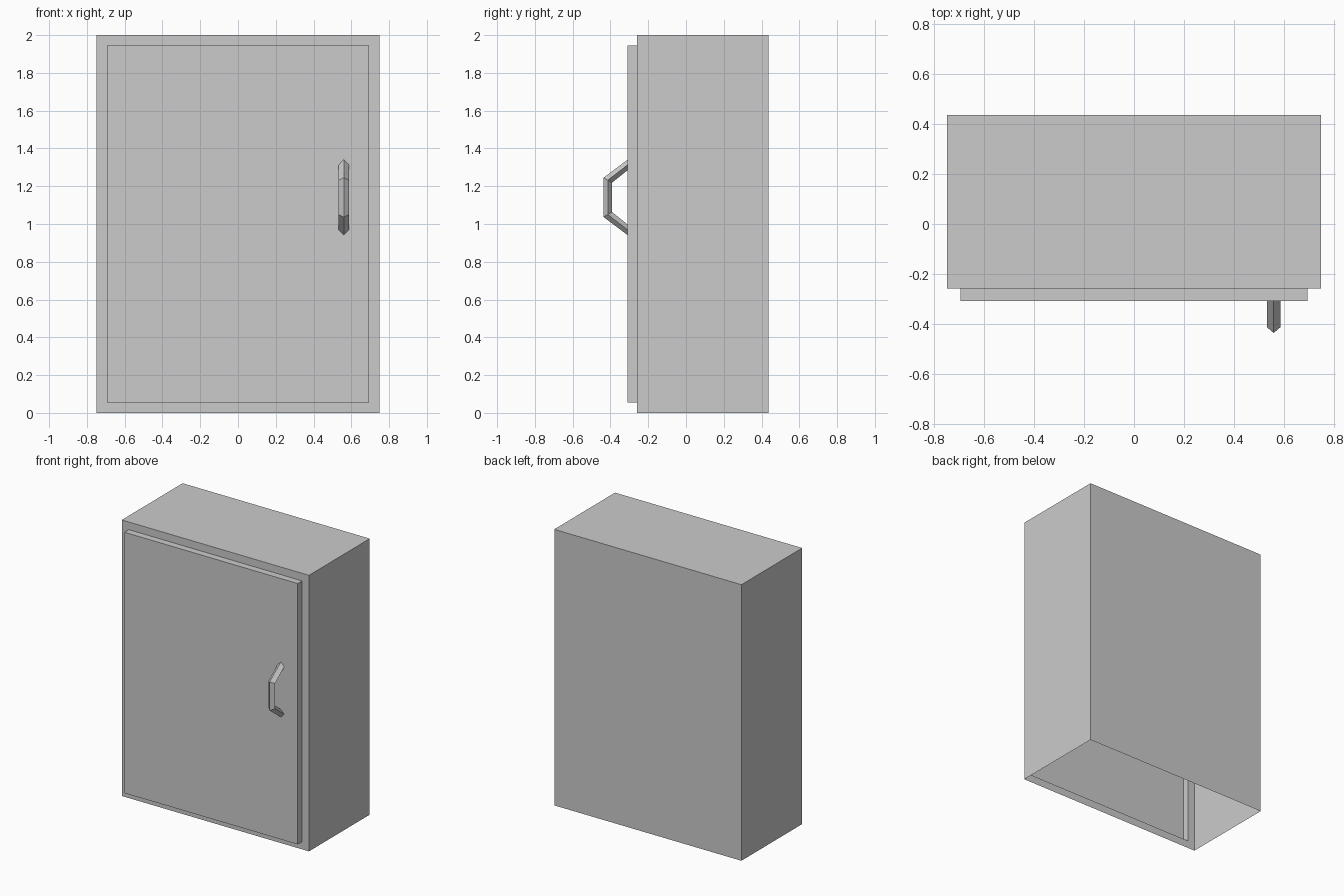
import bpy
import bmesh

cube = bpy.data.objects.get("Cube")
if cube:
    bpy.data.objects.remove(cube, do_unlink=True)

# Single flat colour
grey = bpy.data.materials.new("plain_grey")
grey.use_nodes = True
color = (0.6, 0.6, 0.6, 1.0)
grey.diffuse_color = color
grey.node_tree.nodes["Principled BSDF"].inputs["Base Color"].default_value = color


def finish(name, bm):
    """Turn a bmesh into a named, flat-shaded object."""
    mesh = bpy.data.meshes.new(name)
    bm.to_mesh(mesh)
    bm.free()
    mesh.materials.append(grey)
    obj = bpy.data.objects.new(name, mesh)
    bpy.context.collection.objects.link(obj)
    return obj


HALF_W, HEIGHT = 0.75, 2.0
BACK, FRONT, DOOR = 0.437, -0.259, -0.309
BORDER = 0.078

# Cabinet shell: open underneath, with the door raised out of the front face
bm = bmesh.new()
bmesh.ops.create_cube(bm, size=1.0)
for v in bm.verts:
    v.co.x *= 2 * HALF_W
    v.co.y = BACK if v.co.y > 0 else FRONT
    v.co.z = HEIGHT if v.co.z > 0 else 0.0
bm.normal_update()
bottom = [f for f in bm.faces if f.normal.z < -0.5]
bmesh.ops.delete(bm, geom=bottom, context='FACES_ONLY')
door = next(f for f in bm.faces if f.normal.y < -0.5)
bmesh.ops.inset_region(bm, faces=[door], thickness=BORDER, use_boundary=True)
raised = bmesh.ops.extrude_face_region(bm, geom=[door])["geom"]
for v in raised:
    if isinstance(v, bmesh.types.BMVert):
        v.co.y = DOOR
if door.is_valid:
    bmesh.ops.delete(bm, geom=[door], context='FACES_ONLY')
bm.normal_update()
finish("cabinet_with_door", bm)

# Handle: diamond section swept along a bent path, mirrored about its middle
HANDLE_X, RADIUS, MID_Z = 0.56, 0.027, 1.141
outer = [(DOOR, 0.2), (-0.437, 0.104)]
inner = [(DOOR, 0.144), (-0.391, 0.078)]


def mirrored(half):
    return half + [(y, -z) for y, z in reversed(half)]


bm = bmesh.new()
rings = []
for (oy, oz), (iy, iz) in zip(mirrored(outer), mirrored(inner)):
    my, mz = (oy + iy) / 2, (oz + iz) / 2
    corners = [(0, oy, oz), (RADIUS, my, mz), (0, iy, iz), (-RADIUS, my, mz)]
    rings.append([bm.verts.new((HANDLE_X + x, y, MID_Z + z)) for x, y, z in corners])
for a, b in zip(rings, rings[1:]):
    for i in range(4):
        j = (i + 1) % 4
        bm.faces.new((a[i], a[j], b[j], b[i]))
bmesh.ops.recalc_face_normals(bm, faces=bm.faces[:])
finish("door_handle", bm)
